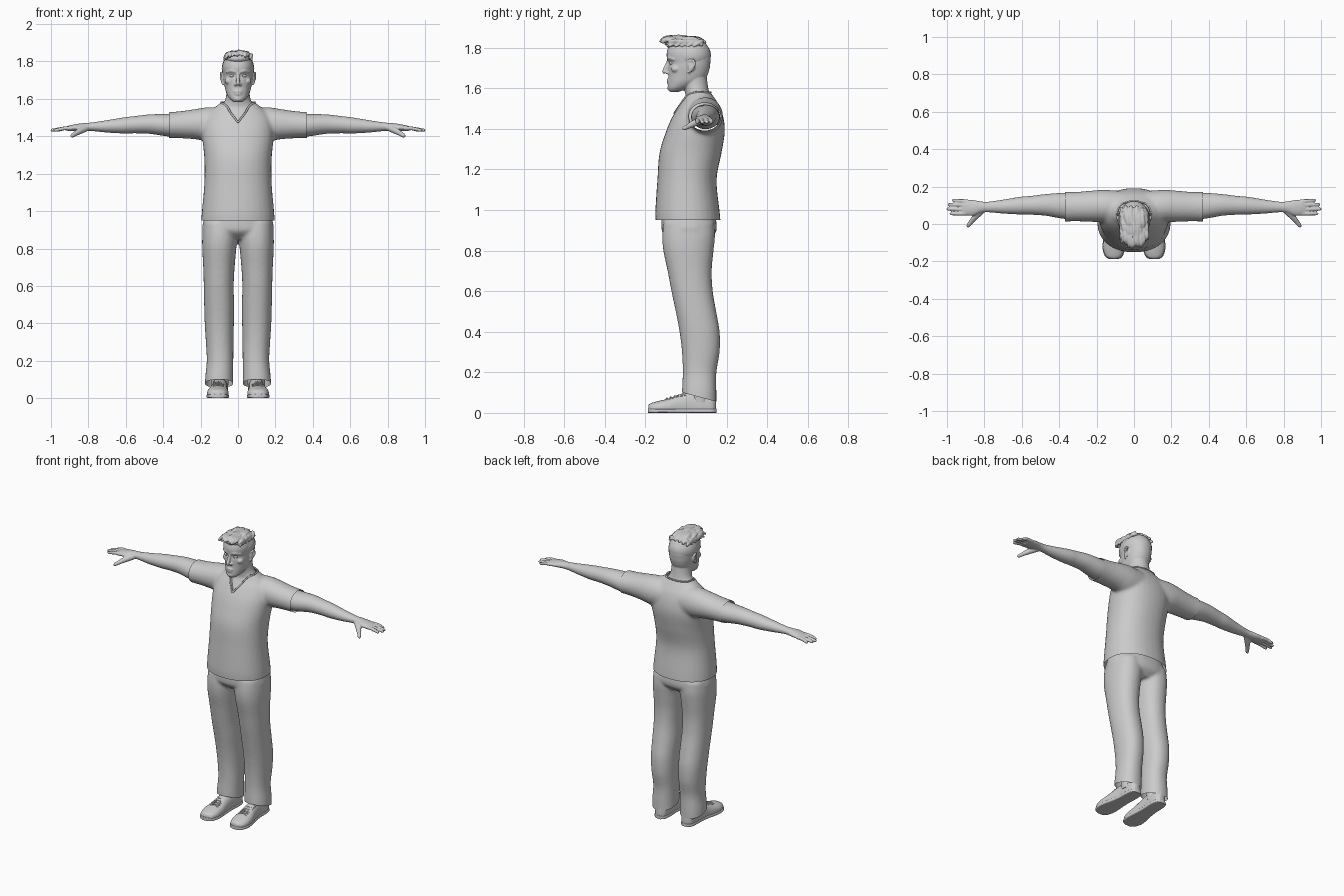
import bpy, bmesh, math, random
from mathutils import Vector, Quaternion, Matrix

random.seed(4)


def spline(rows, n=5):
    """Catmull-Rom resampling of a list of equal-length tuples."""
    out = []
    for i in range(len(rows) - 1):
        a, b, c, d = rows[max(i - 1, 0)], rows[i], rows[i + 1], rows[min(i + 2, len(rows) - 1)]
        for k in range(n):
            t = k / n
            out.append([q + .5 * t * (r - p + t * (2 * p - 5 * q + 4 * r - s + t * (3 * (q - r) + s - p)))
                        for p, q, r, s in zip(a, b, c, d)])
    return out + [list(rows[-1])]


def skin_rings(bm, rings):
    rings = [[bm.verts.new(p) for p in ring] for ring in rings]
    n = len(rings[0])
    for r, s in zip(rings, rings[1:]):
        for i in range(n):
            bm.faces.new((r[i], r[(i + 1) % n], s[(i + 1) % n], s[i]))
    bm.faces.new(rings[0][::-1])
    bm.faces.new(rings[-1])


def loft(bm, axis, rows, power=2.0, sides=32, floor=None):
    """Rows are (position on axis, two centre coordinates, two radii)."""
    u, v = [i for i in range(3) if i != axis]
    rings = []
    for t, cu, cv, ru, rv in spline(rows):
        ring = []
        for k in range(sides):
            a = 2 * math.pi * k / sides
            c, s = math.cos(a), math.sin(a)
            p = [0, 0, 0]
            p[axis] = t
            p[u] = cu + ru * math.copysign(abs(c) ** (2 / power), c)
            p[v] = cv + rv * math.copysign(abs(s) ** (2 / power), s)
            if floor is not None:
                p[2] = max(p[2], floor)
            ring.append(p)
        rings.append(ring)
    skin_rings(bm, rings)


def tube(bm, rows, sides=10):
    """Rows are (x, y, z, radius) along a free path."""
    pts = spline(rows)
    pos = [Vector(p[:3]) for p in pts]
    old, q, rings = Vector((0, 0, 1)), Quaternion(), []
    for i, p in enumerate(pos):
        t = (pos[min(i + 1, len(pos) - 1)] - pos[max(i - 1, 0)]).normalized()
        q = old.rotation_difference(t) @ q
        old = t
        rings.append([p + q @ Vector((math.cos(a), math.sin(a), 0)) * pts[i][3]
                      for a in (2 * math.pi * k / sides for k in range(sides))])
    skin_rings(bm, rings)


def ball(bm, c, r):
    m = Matrix.Translation(c) @ Matrix.Diagonal((*r, 1))
    bmesh.ops.create_uvsphere(bm, u_segments=24, v_segments=16, radius=1, matrix=m)


def bake(ob):
    bpy.context.view_layer.update()
    dg = bpy.context.evaluated_depsgraph_get()
    me = bpy.data.meshes.new_from_object(ob.evaluated_get(dg))
    ob.modifiers.clear()
    ob.data = me
    me.shade_smooth()
    me.set_sharp_from_angle(angle=math.radians(50))


def finish(name, bm, mirror=True, voxel=0, smooth=0):
    bmesh.ops.recalc_face_normals(bm, faces=bm.faces)
    me = bpy.data.meshes.new(name)
    bm.to_mesh(me)
    bm.free()
    ob = bpy.data.objects.new(name, me)
    bpy.context.collection.objects.link(ob)
    if mirror:
        ob.modifiers.new("mirror", 'MIRROR').use_mirror_merge = False
    if voxel:
        m = ob.modifiers.new("fuse", 'REMESH')
        m.mode, m.voxel_size = 'VOXEL', voxel
    if smooth:
        m = ob.modifiers.new("soften", 'SMOOTH')
        m.factor, m.iterations = .5, smooth
    bake(ob)
    return ob


def slice_off(ob, co, no):
    bm = bmesh.new()
    bm.from_mesh(ob.data)
    bmesh.ops.bisect_plane(bm, geom=bm.verts[:] + bm.edges[:] + bm.faces[:],
                           plane_co=co, plane_no=no, clear_outer=True)
    bm.to_mesh(ob.data)
    bm.free()


# Shirt: torso and sleeves fused, neck cut to a V, hems cut open
bm = bmesh.new()
loft(bm, 2, [(.91, 0, .01, .195, .16), (.95, 0, .01, .196, .16), (1.0, 0, .007, .193, .158),
             (1.15, 0, .005, .18, .146), (1.28, 0, .022, .18, .153), (1.38, 0, .045, .19, .146),
             (1.45, 0, .057, .19, .129), (1.51, 0, .065, .17, .102), (1.55, 0, .066, .13, .076),
             (1.585, 0, .06, .088, .058), (1.61, 0, .06, .075, .052)], 2.2)
loft(bm, 0, [(.04, .09, 1.46, .085, .09), (.15, .095, 1.463, .087, .093), (.22, .095, 1.465, .084, .082),
             (.30, .093, 1.462, .079, .073), (.37, .092, 1.46, .079, .069), (.41, .092, 1.46, .079, .069)])
shirt = finish("shirt", bm, voxel=.009, smooth=8)
bm = bmesh.new()
for y in (-.3, .04):
    for x, z in ((0, 1.475), (.085, 1.6), (.085, 1.7), (-.085, 1.7), (-.085, 1.6)):
        bm.verts.new((x, y, z))
bmesh.ops.convex_hull(bm, input=bm.verts[:])
cutter = finish("neck_cutter", bm, mirror=False)
cut = shirt.modifiers.new("neck", 'BOOLEAN')
cut.operation, cut.object = 'DIFFERENCE', cutter
bake(shirt)
bpy.data.objects.remove(cutter)
for co, no in (((0, 0, .95), (0, 0, -1)), ((.37, 0, 0), (1, 0, 0)),
               ((-.37, 0, 0), (-1, 0, 0)), ((0, 0, 1.58), (0, 0, 1))):
    slice_off(shirt, co, no)

# Ribbed edge of the neckline, snapped to the shirt
path = [(0, -.06, 1.475), (.02, -.05, 1.505), (.041, -.035, 1.535), (.064, -.01, 1.568),
        (.088, .045, 1.579), (.07, .09, 1.579), (.035, .11, 1.579), (0, .117, 1.579)]
bm = bmesh.new()
tube(bm, [(*shirt.closest_point_on_mesh(Vector(p))[1], .005) for p in path], 8)
finish("neckline", bm)

# Trousers: two legs and the seat, with slanted open cuffs
bm = bmesh.new()
loft(bm, 2, [(.01, .101, .065, .075, .085), (.10, .101, .065, .075, .085), (.2, .096, .067, .071, .083),
             (.3, .098, .073, .074, .093), (.4, .1, .067, .078, .099), (.5, .101, .049, .08, .1),
             (.6, .103, .03, .08, .102), (.7, .102, .018, .084, .109), (.8, .1, .012, .091, .124),
             (.87, .097, .013, .094, .13), (.94, .095, .014, .09, .125)], 2.2)
loft(bm, 2, [(.85, 0, .02, .12, .09), (.89, 0, .016, .187, .132), (.94, 0, .014, .187, .136),
             (.99, 0, .01, .175, .13)], 2.3)
trousers = finish("trousers", bm, voxel=.009, smooth=6)
slice_off(trousers, (0, .065, .078), (0, -.265, -1))

# Arms with palm, fingers and thumb
bm = bmesh.new()
loft(bm, 0, [(.28, .095, 1.46, .07, .06), (.37, .097, 1.459, .07, .06), (.47, .102, 1.465, .058, .052),
             (.55, .1, 1.462, .05, .046), (.61, .098, 1.458, .047, .043), (.70, .093, 1.453, .037, .033),
             (.78, .091, 1.451, .028, .023), (.82, .09, 1.45, .031, .021), (.86, .086, 1.447, .042, .019),
             (.90, .088, 1.443, .042, .015), (.92, .088, 1.441, .039, .01)])
for y0, y1, tip in ((.121, .126, .972), (.1, .104, .995), (.077, .08, 1.002), (.056, .055, .985)):
    tube(bm, [(.89, y0, 1.443, .011), (.93, (y0 + y1) / 2, 1.442, .0105),
              (tip - .012, y1, 1.433, .009), (tip, y1, 1.431, .005)])
tube(bm, [(.81, .075, 1.444, .018), (.845, .042, 1.428, .017), (.872, .01, 1.412, .0125),
          (.886, -.008, 1.403, .0105), (.892, -.016, 1.399, .005)])
finish("arms", bm, voxel=.0045, smooth=2)

# Head, face and neck
bm = bmesh.new()
loft(bm, 2, [(1.42, 0, .052, .165, .122), (1.475, 0, .06, .16, .106), (1.51, 0, .065, .145, .09),
             (1.55, 0, .062, .103, .066), (1.58, 0, .055, .075, .06), (1.62, 0, .046, .063, .061),
             (1.70, 0, .035, .06, .062)])
loft(bm, 2, [(1.582, 0, -.058, .022, .022), (1.60, 0, -.04, .044, .049), (1.63, 0, -.008, .062, .08),
             (1.66, 0, .008, .07, .095), (1.70, 0, .015, .077, .102), (1.725, 0, .018, .079, .102),
             (1.748, 0, .014, .081, .108), (1.78, 0, .012, .082, .106), (1.82, 0, .01, .07, .088),
             (1.845, 0, .008, .04, .055)], 2.2)
tube(bm, [(0, -.085, 1.742, .008), (0, -.094, 1.715, .009), (0, -.106, 1.685, .011), (0, -.104, 1.674, .008)])
ball(bm, (.012, -.091, 1.677), (.009, .012, .008))              # nostril
tube(bm, [(.01, -.088, 1.742, .007), (.035, -.083, 1.75, .008), (.062, -.058, 1.742, .006)])  # brow
ball(bm, (.05, -.05, 1.695), (.021, .023, .018))                # cheek
ball(bm, (0, -.078, 1.6), (.022, .014, .014))                   # chin
tube(bm, [(0, -.089, 1.64, .0065), (.014, -.086, 1.639, .006), (.027, -.077, 1.633, .003)])
tube(bm, [(0, -.088, 1.626, .007), (.013, -.085, 1.627, .006), (.026, -.077, 1.632, .003)])
tube(bm, [(.078, .012, 1.675, .006), (.085, .022, 1.69, .006), (.092, .042, 1.715, .006),
          (.091, .036, 1.738, .006), (.084, .012, 1.735, .005)])  # ear rim
ball(bm, (.082, .026, 1.71), (.008, .018, .03))
finish("head", bm, voxel=.0045, smooth=2)

# Eyes
bm = bmesh.new()
ball(bm, (.032, -.07, 1.724), (.014, .0125, .0095))
finish("eyes", bm)

# Hair: close-cropped sides with a tousled top swept forward
bm = bmesh.new()
ball(bm, (0, .022, 1.762), (.087, .101, .084))
finish("cropped_hair", bm, mirror=False)
bm = bmesh.new()
ball(bm, (0, -.008, 1.815), (.07, .09, .035))
for row in range(3):
    for i in range(-4, 5):
        x = i * .0155 + random.uniform(-.004, .004)
        drop = 3.5 * x * x
        y = row * .045 + random.uniform(-.008, .008)
        lift = random.uniform(-.006, .003)
        front = y - .128 + 7 * x * x
        tube(bm, [(x * 1.05, y + .0, 1.825 - drop, .008), (x, y - .04, 1.845 - drop + lift, .012),
                  (x + .005, front + .025, 1.848 - drop + lift, .011),
                  (x + random.uniform(-.01, .01), front + .002, 1.829 - drop, .005)], 8)
for s in (-1, 1):
    for k in range(5):
        y = -.07 + k * .03
        tube(bm, [(s * .05, y + .03, 1.835, .011), (s * .067, y + .01, 1.822, .011),
                  (s * .073, y - .015, 1.805, .005)], 8)
finish("swept_hair", bm, mirror=False, voxel=.004, smooth=1)

# Shoes: upper with ankle, sole and laces
foot = [(-.186, .108, .02, .02, .018), (-.172, .108, .022, .043, .026), (-.13, .108, .024, .057, .036),
        (-.08, .106, .026, .055, .046), (-.03, .102, .03, .047, .062), (.03, .098, .035, .042, .075),
        (.09, .096, .035, .042, .075), (.13, .096, .035, .036, .066), (.148, .096, .035, .018, .05)]
bm = bmesh.new()
loft(bm, 1, foot, 2.3, floor=.008)
tube(bm, [(.098, .07, .05, .045), (.098, .07, .16, .05)], 20)
finish("shoes", bm)
bm = bmesh.new()
loft(bm, 1, [(y * 1.012, x, .0105, r + .003, .0105) for y, x, _, r, _ in foot], 5)
finish("soles", bm)
bm = bmesh.new()
for k in range(5):
    y, z = -.095 + .02 * k, .067 + .0055 * k
    for s in (-1, 1):
        tube(bm, [(.105 - s * .028, y - .006, z - .006, .0035), (.104, y, z + .005, .0035),
                  (.105 + s * .028, y + .01, z - .003, .0035)], 6)
finish("laces", bm)
